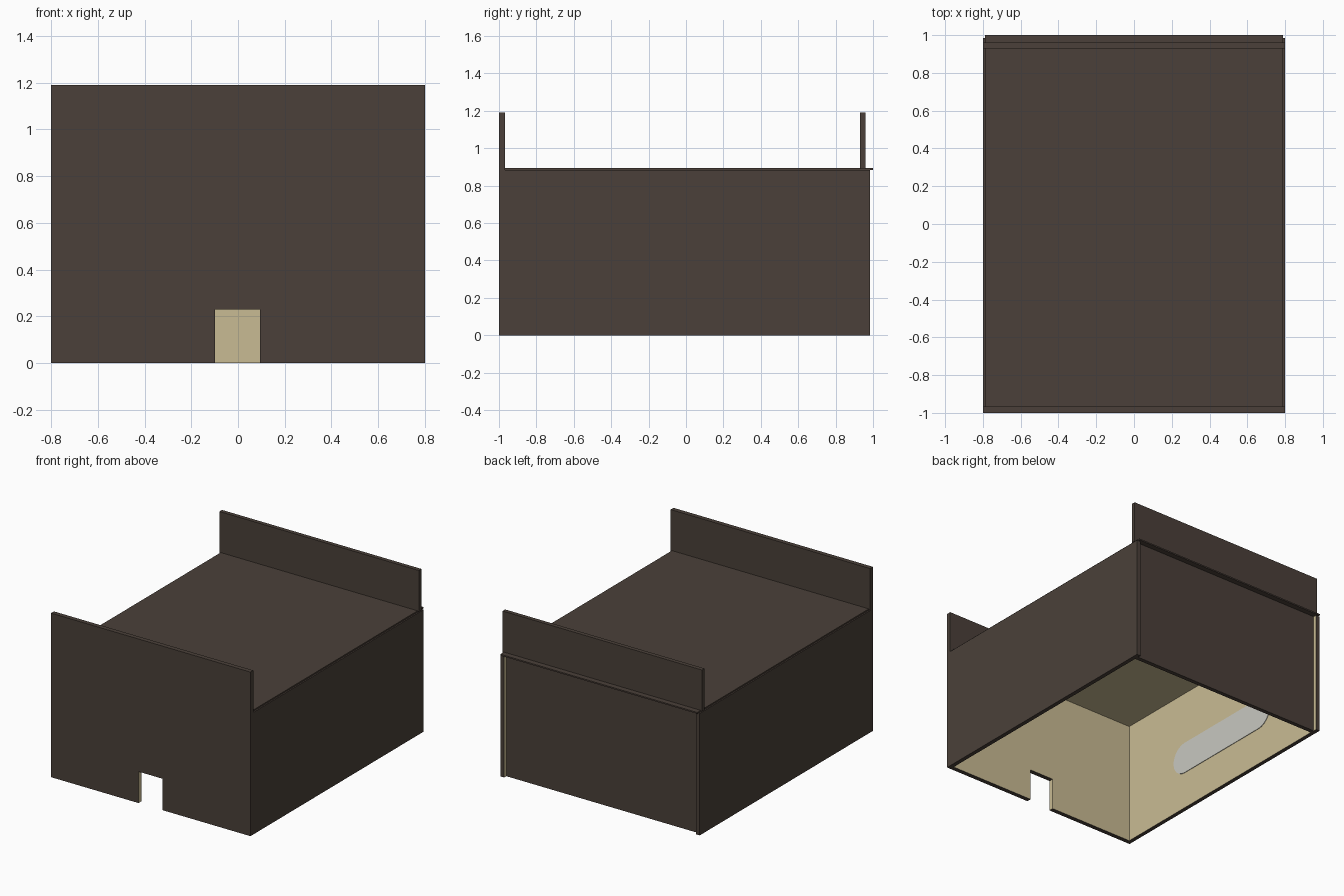
import bpy, bmesh, math
from mathutils import Vector

if "Cube" in bpy.data.objects:
    bpy.data.objects.remove(bpy.data.objects["Cube"])


def material(name, rgb):
    m = bpy.data.materials.new(name)
    m.diffuse_color = (*rgb, 1)
    m.use_nodes = True
    m.node_tree.nodes["Principled BSDF"].inputs["Base Color"].default_value = m.diffuse_color
    return m


BROWN = material("dark_brown", (0.069, 0.051, 0.041))
CREAM = material("cream_lining", (0.584, 0.497, 0.292))
GREY = material("pale_grey", (0.578, 0.578, 0.527))


def prism(name, pts, axis, lo, hi, mats, inner=()):
    """Extrude a 2D profile along axis; faces whose normal is in inner get mats[1]."""
    def place(p, d):
        return {'x': (d, p[0], p[1]), 'y': (p[0], d, p[1]), 'z': (p[0], p[1], d)}[axis]
    bm = bmesh.new()
    a = [bm.verts.new(place(p, lo)) for p in pts]
    b = [bm.verts.new(place(p, hi)) for p in pts]
    bm.faces.new(a)
    bm.faces.new(b)
    n = len(pts)
    for i in range(n):
        j = (i + 1) % n
        bm.faces.new((a[i], a[j], b[j], b[i]))
    bmesh.ops.recalc_face_normals(bm, faces=bm.faces[:])
    bm.normal_update()
    for f in bm.faces:
        if any(f.normal.dot(Vector(d)) > 0.9 for d in inner):
            f.material_index = 1
    me = bpy.data.meshes.new(name)
    bm.to_mesh(me)
    bm.free()
    for m in mats:
        me.materials.append(m)
    ob = bpy.data.objects.new(name, me)
    bpy.context.collection.objects.link(ob)
    return ob


def box(name, x, y, z, inner=()):
    pts = [(x[0], y[0]), (x[1], y[0]), (x[1], y[1]), (x[0], y[1])]
    return prism(name, pts, 'z', z[0], z[1], (BROWN, CREAM), inner)


W, IN, T = 0.8, 0.77, 0.885     # half width, inner half width, wall height
FRONT, BACK = -0.967, 0.93      # inner faces of the end walls

# front wall with doorway, lined inside and on the jambs
prism("front_wall",
      [(-W, 0), (-0.098, 0), (-0.098, 0.228), (0.095, 0.228), (0.095, 0),
       (W, 0), (W, T), (-W, T)],
      'y', -1, FRONT, (BROWN, CREAM), [(0, 1, 0)])
front = bpy.data.objects["front_wall"].data
for f in front.polygons:
    if abs(f.normal.x) > 0.9 and abs(f.center.x) < 0.2:
        f.material_index = 1
box("front_upper_panel", (-W, W), (-1, FRONT), (T, 1.19))

# side walls run past the back wall
box("left_wall", (-W, -IN), (FRONT, 0.985), (0, T), [(1, 0, 0)])
box("right_wall", (IN, W), (FRONT, 0.985), (0, T), [(-1, 0, 0)])

# back wall and raised panel above it
box("back_wall", (-IN, IN), (BACK, 0.96), (0, T), [(0, -1, 0)])
box("back_upper_panel", (-W, W), (BACK, 0.96), (T + 0.005, 1.19))

# thin top board, lined below, with an overhanging lip at the back
box("top_board", (-0.79, 0.79), (FRONT, 0.945), (T, 0.895), [(0, 0, -1)])
box("top_lip", (-0.79, 0.79), (0.945, 1.0), (T, 0.895))

# rounded pale strip on the inside of the left wall
r, cz, half = 0.115, 0.385, 0.385
strip = []
for s in (1, -1):
    for i in range(13):
        t = math.pi * i / 12 - math.pi / 2
        strip.append((s * (half + r * math.cos(t)), cz + s * r * math.sin(t)))
prism("inner_strip", strip, 'x', -IN, -IN + 0.004, (GREY,))
